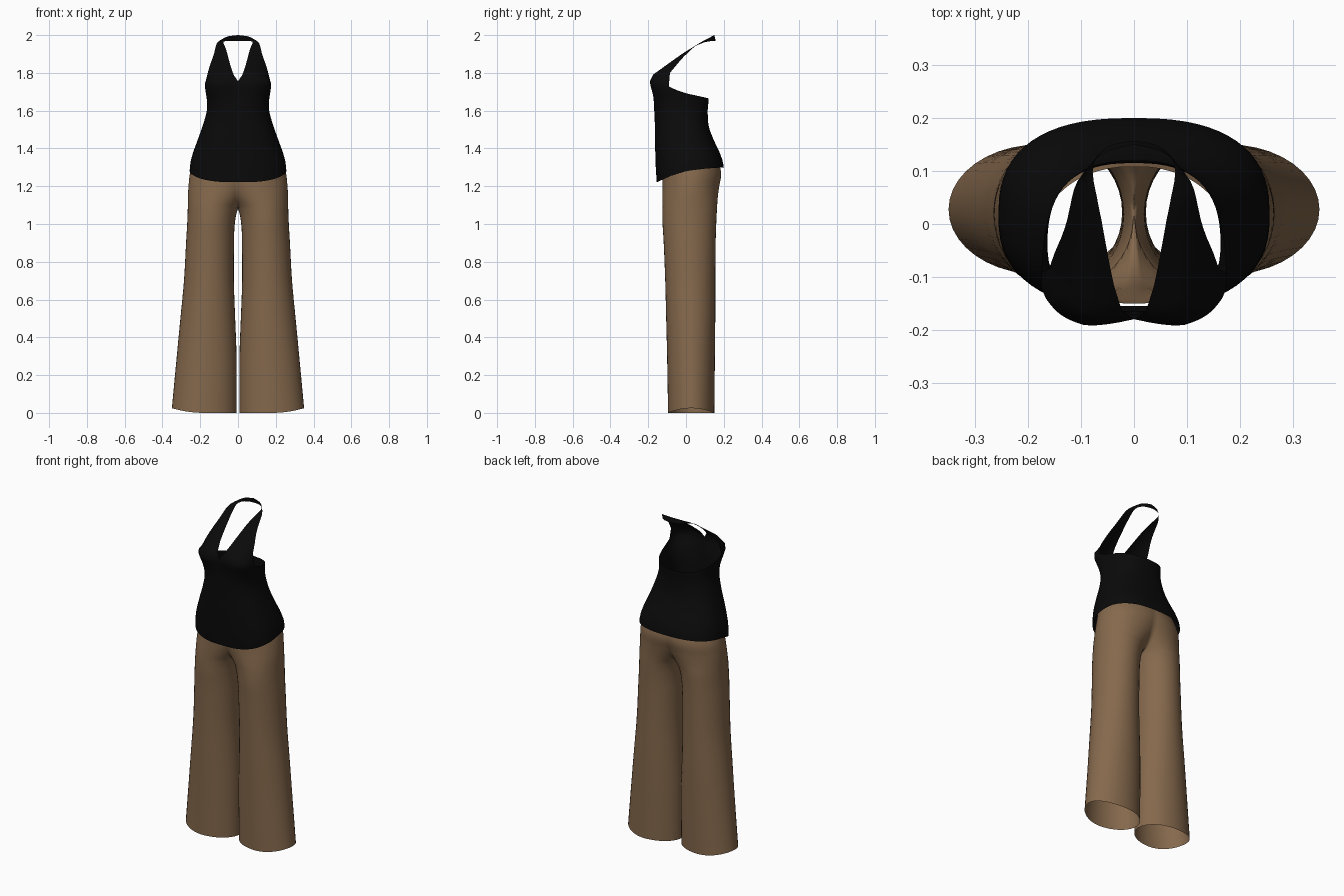
import bpy, bmesh, math

if "Cube" in bpy.data.objects:
    bpy.data.objects.remove(bpy.data.objects["Cube"])


def material(name, rgb):
    m = bpy.data.materials.new(name)
    m.diffuse_color = (*rgb, 1)
    m.use_nodes = True
    m.node_tree.nodes["Principled BSDF"].inputs["Base Color"].default_value = m.diffuse_color
    return m


def smooth_row(table, i, u):
    """Catmull-Rom blend between table rows i and i+1."""
    a, b = table[max(i - 1, 0)], table[i]
    c, d = table[i + 1], table[min(i + 2, len(table) - 1)]
    return [0.5 * (2 * q + (r - p) * u + (2 * p - 5 * q + 4 * r - s) * u * u
                   + (3 * q - p - 3 * r + s) * u ** 3) for p, q, r, s in zip(a, b, c, d)]


def lerp_table(table, x):
    """Linear lookup; first entry of each row is the key."""
    if x <= table[0][0]:
        return list(table[0][1:])
    for a, b in zip(table, table[1:]):
        if x <= b[0]:
            u = (x - a[0]) / (b[0] - a[0])
            return [p + (q - p) * u for p, q in zip(a[1:], b[1:])]
    return list(table[-1][1:])


def profile(table, z):
    """Smooth lookup by height."""
    z = min(max(z, table[0][0]), table[-1][0])
    for i in range(len(table) - 1):
        if z <= table[i + 1][0]:
            u = (z - table[i][0]) / (table[i + 1][0] - table[i][0])
            return smooth_row(table, i, u)[1:]


def half_shell(name, rows, mat):
    """Skin rows of points (a shorter row skins only the first columns), mirrored in x."""
    bm = bmesh.new()
    grid = [[bm.verts.new(p) for p in row] for row in rows]
    for lo, hi in zip(grid, grid[1:]):
        for j in range(min(len(lo), len(hi)) - 1):
            bm.faces.new((lo[j], lo[j + 1], hi[j + 1], hi[j]))
    bmesh.ops.remove_doubles(bm, verts=bm.verts, dist=0.0002)
    for f in bm.faces:
        f.smooth = True
    me = bpy.data.meshes.new(name)
    bm.to_mesh(me)
    bm.free()
    me.materials.append(mat)
    ob = bpy.data.objects.new(name, me)
    bpy.context.collection.objects.link(ob)
    mod = ob.modifiers.new("mirror", 'MIRROR')
    mod.merge_threshold = 0.0005
    return ob


black = material("black cloth", (0.003, 0.003, 0.003))
tan = material("tan cloth", (0.235, 0.14, 0.073))

# Trousers: height, leg centre x, half width, front y, back y
LEG = [(0.0, .179, .171, -.095, .150), (0.3, .166, .158, -.100, .153),
       (0.5, .160, .145, -.105, .155), (0.7, .154, .132, -.110, .155),
       (0.9, .148, .127, -.118, .157), (1.0, .143, .126, -.124, .160),
       (1.08, .133, .133, -.125, .164), (1.14, .110, .155, -.125, .168),
       (1.2, .080, .182, -.125, .176), (1.27, .050, .204, -.127, .186),
       (1.35, .030, .203, -.135, .165), (1.42, .020, .190, -.145, .130),
       (1.5, .010, .165, -.150, .108)]
COLS = 40
rows = []
for i in range(len(LEG) - 1):
    for k in range(4 + (i == len(LEG) - 2)):
        z, cx, rx, yf, yb = smooth_row(LEG, i, k / 4)
        # Above the crotch each half stops on the centre line
        t0 = math.acos(-min(1, cx / rx))
        row = []
        for j in range(COLS + 1):
            t = t0 * (2 * j / COLS - 1)
            x = cx + rx * math.cos(t)
            if i >= 6 and j in (0, COLS):
                x = 0
            y = (yf + yb) / 2 + (yb - yf) / 2 * math.sin(t)
            lift = .025 * max(0, math.cos(t)) ** 2 * max(0, 1 - z / .3)
            row.append((x, y, z + lift))
        rows.append(row)
half_shell("trousers", rows, tan)

# Halter top: height, half width, front y, widest y, back y
BODY = [(1.20, .257, -.154, .015, .205), (1.30, .255, -.160, .020, .200),
        (1.36, .243, -.162, .015, .185), (1.45, .212, -.165, .000, .145),
        (1.52, .187, -.165, -.010, .120), (1.60, .165, -.168, -.030, .115),
        (1.66, .165, -.176, -.050, .120), (1.71, .173, -.189, -.080, .120),
        (1.75, .175, -.200, -.100, .120), (1.79, .165, -.190, -.100, .120)]
HEM = [(-.155, 1.222), (-.08, 1.255), (0, 1.28), (.1, 1.293), (.2, 1.30)]
EDGE = [(-.19, 1.752), (-.13, 1.765), (-.10, 1.745), (-.06, 1.712),
        (0, 1.69), (.12, 1.665)]


def body_point(z, a):
    w, yf, yc, yb = profile(BODY, z)
    c, s = max(0, math.cos(a)), math.sin(a)
    x = w * c ** 0.8 if c > 1e-6 else 0
    y = yc + (yb - yc if s > 0 else yc - yf) * math.copysign(abs(s) ** 0.8, s)
    if s < 0:  # hollow between the cups
        y += .02 * max(0, 1 - x / .09) * min(1, max(0, (z - 1.62) / .12))
    return (x, y, z)


N, RISE = 32, 18
angles = [math.pi * (j / N - .5) for j in range(N + 1)]
hem = [lerp_table(HEM, body_point(1.27, a)[1])[0] for a in angles]
edge = [lerp_table(EDGE, body_point(1.71, a)[1])[0] for a in angles]
rows = [[body_point(h + (e - h) * r / RISE, a) for a, h, e in zip(angles, hem, edge)]
        for r in range(RISE + 1)]

# Strap: inner edge xyz, outer edge xyz, forward bulge; ends behind the neck
STRAP = [(.022, -.165, 1.788, .160, -.085, 1.800, .040),
         (.038, -.115, 1.832, .150, -.055, 1.836, .022),
         (.051, -.050, 1.880, .137, -.025, 1.872, .010),
         (.061, .005, 1.917, .126, .008, 1.905, .005),
         (.071, .055, 1.945, .117, .050, 1.943, .003),
         (.078, .098, 1.962, .107, .080, 1.963, .002),
         (.068, .130, 1.968, .080, .115, 1.981, 0),
         (.040, .150, 1.970, .050, .138, 1.994, 0),
         (0, .157, 1.970, 0, .150, 2.0, 0)]
K = sum(body_point(1.71, a)[1] < -.095 for a in angles)
for i in range(len(STRAP) - 1):
    for k in range(2 + (i == len(STRAP) - 2)):
        s = smooth_row(STRAP, i, k / 2)
        row = []
        for j in range(K + 1):
            u = j / K
            x, y, z = [s[q] + (s[q + 3] - s[q]) * u for q in range(3)]
            row.append((max(0, x), y - s[6] * math.sin(math.pi * u), z))
        rows.append(row)
half_shell("halter_top", rows, black)
